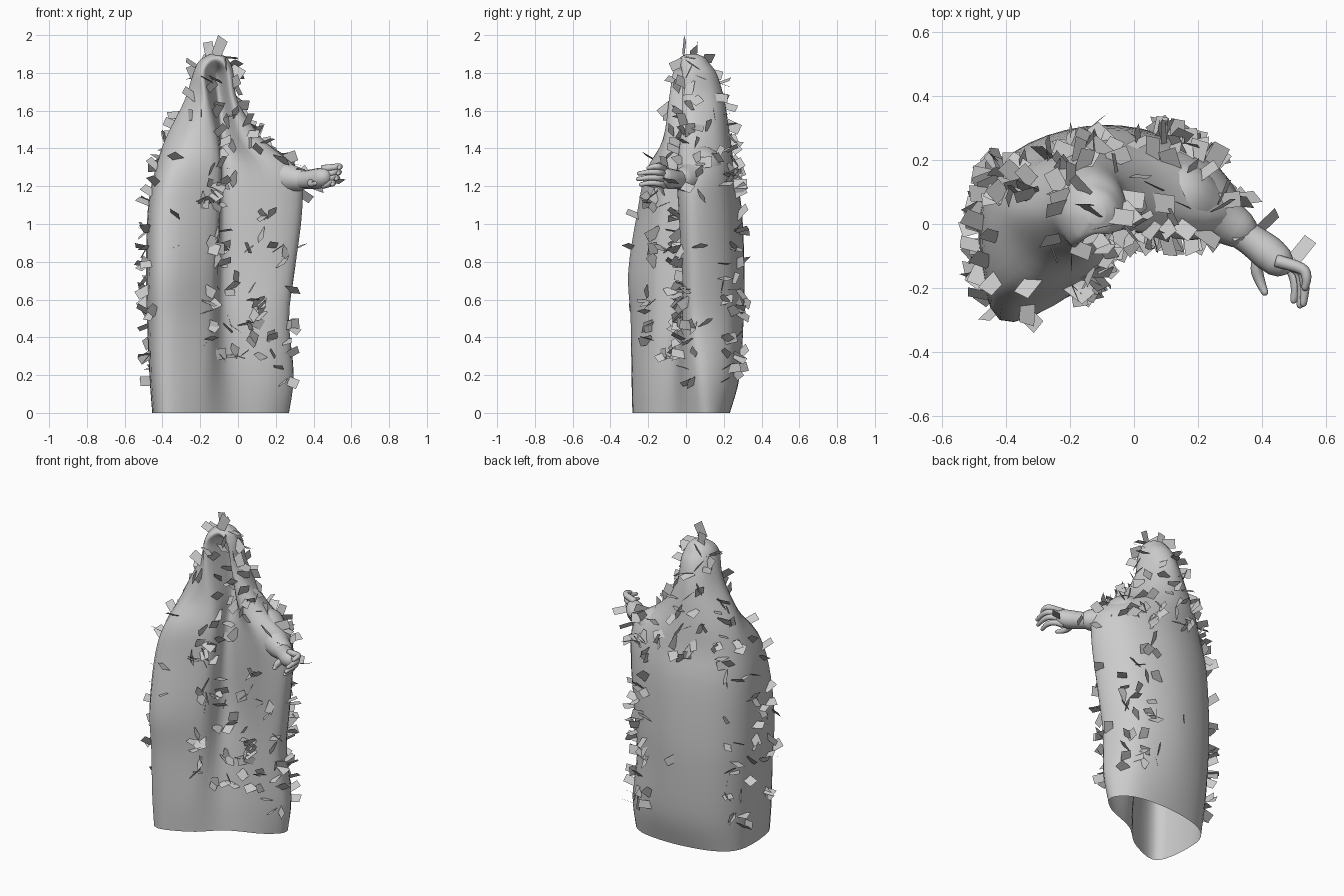
import bpy, bmesh, math, random
from mathutils import Vector

if "Cube" in bpy.data.objects:
    bpy.data.objects.remove(bpy.data.objects["Cube"])

random.seed(11)


def spline(pts, steps, closed):
    """Catmull-Rom through a list of Vectors."""
    n, out = len(pts), []
    for i in range(n if closed else n - 1):
        if closed:
            a, b, c, d = (pts[(i + k) % n] for k in (-1, 0, 1, 2))
        else:
            a, b, c, d = (pts[min(max(i + k, 0), n - 1)] for k in (-1, 0, 1, 2))
        for s in range(steps):
            t = s / steps
            out.append(0.5 * (2 * b + (c - a) * t + (2 * a - 5 * b + 4 * c - d) * t * t
                              + (3 * b - a - 3 * c + d) * t ** 3))
    return out if closed else out + [pts[-1].copy()]


def loft(bm, rings, cap_start=False, cap_end=True):
    """Skin closed rings of equal length."""
    loops = [[bm.verts.new(p) for p in r] for r in rings]
    for a, b in zip(loops, loops[1:]):
        for i in range(len(a)):
            j = (i + 1) % len(a)
            bm.faces.new((a[i], a[j], b[j], b[i]))
    if cap_start:
        bm.faces.new(loops[0][::-1])
    if cap_end:
        bm.faces.new(loops[-1])


def tube(bm, nodes, sides=10, steps=4):
    """Round limb through (x, y, z, radius) nodes with a rounded tip."""
    path = spline([Vector(n) for n in nodes], steps, False)
    pos = [p.to_3d() for p in path]
    rings = []
    for i, p in enumerate(pos):
        d = (pos[min(i + 1, len(pos) - 1)] - pos[max(i - 1, 0)]).normalized()
        u = d.cross(Vector((0, 0, 1))).normalized()
        v = d.cross(u)
        rings.append([p + path[i].w * (math.cos(a) * u + math.sin(a) * v)
                      for a in (2 * math.pi * k / sides for k in range(sides))])
    r = path[-1].w
    for f, s in ((0.5, 0.75), (0.8, 0.35)):
        rings.append([pos[-1] + (q - pos[-1]) * s + d * r * f for q in rings[len(pos) - 1]])
    loft(bm, rings, True)


def finish(name, bm, smooth=True):
    if smooth:
        bmesh.ops.recalc_face_normals(bm, faces=bm.faces)
    me = bpy.data.meshes.new(name)
    bm.to_mesh(me)
    bm.free()
    ob = bpy.data.objects.new(name, me)
    bpy.context.collection.objects.link(ob)
    for p in me.polygons:
        p.use_smooth = smooth
    return ob


# Hooded robe: crescent sections that fold into a slit, then the hood opening
# z, left x, right x, back y, then (x, y) of lobe front, lobe inner, notch, right front
SECTIONS = [
    (0.00, -.45, .27, .23, -.41, -.27, -.20, -.22, -.03, -.08, .18, .01),
    (0.20, -.465, .295, .285, -.42, -.275, -.19, -.22, -.04, -.07, .20, .0),
    (0.50, -.48, .27, .305, -.42, -.285, -.16, -.19, -.06, -.04, .20, -.01),
    (0.75, -.485, .30, .31, -.42, -.30, -.14, -.18, -.07, -.01, .20, -.02),
    (1.08, -.475, .34, .295, -.41, -.25, -.12, -.15, -.07, .0, .20, -.04),
    (1.28, -.44, .32, .26, -.365, -.205, -.11, -.13, -.07, .02, .17, -.05),
    (1.45, -.385, .13, .235, -.28, -.11, -.12, -.095, -.08, .07, .03, -.03),
    (1.65, -.285, .00, .205, -.21, -.07, -.155, -.075, -.10, .11, -.035, -.015),
    (1.79, -.24, -.02, .165, -.21, -.05, -.175, -.06, -.115, .09, -.055, -.02),
    (1.85, -.215, -.04, .125, -.19, -.04, -.16, -.05, -.115, -.01, -.07, -.03),
    (1.88, -.185, -.06, .10, -.165, -.02, -.145, -.03, -.12, -.03, -.08, -.02),
    (1.90, -.145, -.09, .06, -.14, .01, -.13, .005, -.12, .005, -.10, .01),
]
levels = []
for z, xl, xr, yb, *front in SECTIONS:
    cx, a = (xl + xr) / 2, (xr - xl) / 2
    lift = .08 * max(0, 1 - z)          # right corner sits further back near the hem
    ring = [Vector((cx + a * math.cos(t), .03 + (yb - .03) * math.sin(t)
                    + lift * max(0, math.cos(t)) ** 2, z))
            for t in (math.pi * k / 4 for k in range(5))]
    ring += [Vector((front[k], front[k + 1], z)) for k in (0, 2, 4, 6)]
    levels.append(spline(ring, 5, True))
columns = [spline(list(c), 4, False) for c in zip(*levels)]
bm = bmesh.new()
loft(bm, list(zip(*columns)))
robe = finish("hooded_robe", bm)

# Raised sleeve blending out of the shoulder
bm = bmesh.new()
tube(bm, [(.06, .11, 1.33, .08), (.14, .085, 1.30, .115), (.24, .035, 1.25, .085),
          (.335, -.02, 1.235, .06)], 16)
sleeve = finish("sleeve", bm)

# Forearm, palm, four curled fingers and a thumb
bm = bmesh.new()
tube(bm, [(.29, .0, 1.235, .05), (.36, -.045, 1.235, .05), (.42, -.09, 1.24, .055),
          (.455, -.12, 1.25, .05)], 12)
for k, (reach, tip) in enumerate([(.50, -.24), (.52, -.255), (.53, -.25), (.535, -.20)]):
    z = 1.205 + .029 * k
    tube(bm, [(.445, -.115, z, .02), (reach - .01, -.14, z + .01, .018),
              (reach + .005, -.19 + .02 * (k == 3), z + .012, .015), (reach, tip, z + .004, .011)], 8)
tube(bm, [(.40, -.09, 1.225, .024), (.385, -.14, 1.215, .02), (.395, -.18, 1.21, .016),
          (.41, -.215, 1.215, .011)], 8)
finish("hand", bm)


# Loose leaf cards scattered over the cloth
def keep(p):
    """Chance that a card grows at this point of the robe."""
    if p.z < .12 or (p.y < 0 and p.z < .24):
        return 0
    if p.z > 1.25:
        return .7 if p.x > -.15 or p.y > .05 else .25
    if p.y > .1:
        return .75 if p.x < -.37 or .05 < p.x < .25 else .03
    if p.x < -.40:
        return .6 if p.y > -.2 else .2
    if p.x < -.2:
        return .05
    if p.x > .27:
        return .08
    return .9 if p.z < .9 or p.x < 0 else .2


def card(bm, root, normal, w, h):
    side = Vector([random.gauss(0, 1) for _ in range(3)])
    up = (normal + .9 * side.normalized()).normalized()
    across = up.cross(Vector([random.gauss(0, 1) for _ in range(3)])).normalized() * w / 2
    base = root - up * h * .15
    bm.faces.new([bm.verts.new(q) for q in
                  (base - across, base + across, base + across + up * h, base - across + up * h)])


bm = bmesh.new()
for ob, count in ((robe, 270), (sleeve, 12)):
    polys = list(ob.data.polygons)
    weights = [p.area * (keep(p.center) if ob is robe else p.center.x > .1 and p.normal.y > -.3)
               for p in polys]
    for p in random.choices(polys, weights, k=count):
        card(bm, p.center, p.normal, random.uniform(.045, .06), random.uniform(.065, .085))
# Cards on the wrist, fingers and hood tip
for x, y, z in ((.40, -.01, 1.20), (.51, -.10, 1.23)):
    card(bm, Vector((x, y, z)), Vector((1, .3, 0)), .05, .08)
tip = Vector((-.14, -.02, 1.905))
bm.faces.new([bm.verts.new(tip + Vector(q)) for q in
              ((0, 0, 0), (.045, .01, -.03), (.085, .02, .06), (.035, .01, .095))])
finish("leaf_cards", bm, False)
